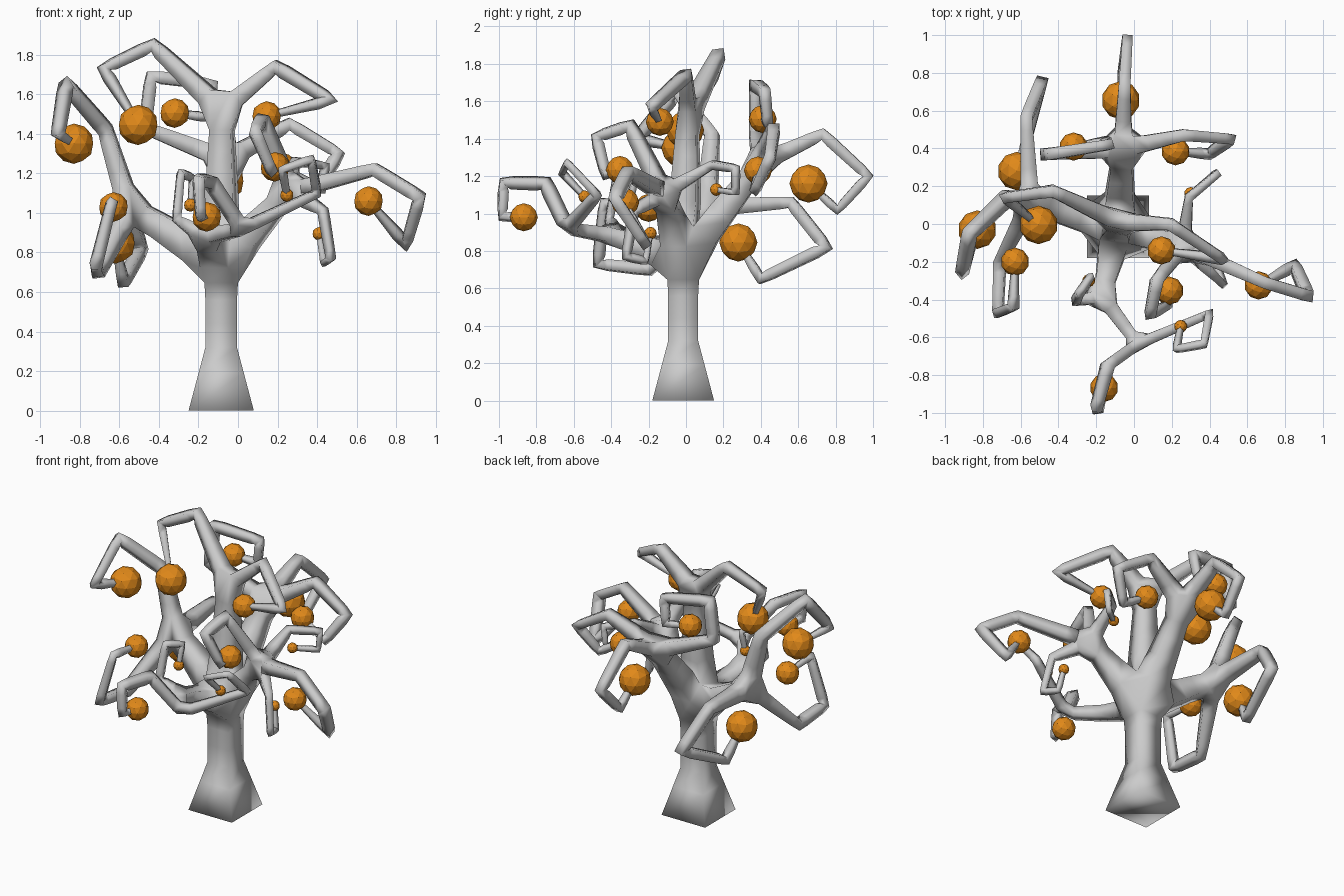
import bpy
import bmesh
from mathutils import Vector

if "Cube" in bpy.data.objects:
    bpy.data.objects.remove(bpy.data.objects["Cube"])

verts, edges, radii = [], [], []
fruits = []


def grow(parent, position, radius):
    """Add one skeleton node joined to its parent and return its index."""
    verts.append(Vector(position))
    radii.append(radius)
    if parent is not None:
        edges.append((parent, len(verts) - 1))
    return len(verts) - 1


def twig(start, size, first, second, fruit, square=True):
    """Hooked twig ending in a fruit; a square hook gets a right-angled last corner."""
    first, second, fruit = Vector(first), Vector(second), Vector(fruit)
    bends = [first, second]
    if square:
        side = second - first
        bends.append(fruit + side * ((second - fruit).dot(side) / side.length_squared))
    thick = .031 if size > .05 else .022
    node = start
    for bend in bends:
        node = grow(node, bend, thick)
        thick *= .87
    grow(node, fruit, .013)
    fruits.append((fruit, size))


# Trunk with a flared square foot
node = None
for z, radius in ((0, .165), (.32, .08), (.56, .08), (.74, .09)):
    node = grow(node, (-.085, -.015, z), radius)
fork = node

# Main limbs
crown = grow(fork, (-.08, .01, 1.52), .05)
left = grow(fork, (-.55, .11, 1.03), .05)
back = grow(fork, (-.06, .4, 1.27), .05)
right = grow(fork, (.26, -.12, 1.11), .042)
front = grow(fork, (-.17, -.38, .88), .042)
front_tip = grow(front, (.02, -.635, .92), .03)
left_top = grow(left, (-.67, .14, 1.42), .035)
left_back = grow(left, (-.57, .56, 1.06), .031)
back_side = grow(back, (-.47, .37, 1.43), .031)
right_tip = grow(right, (.69, -.31, 1.22), .031)

# Twigs with large, medium and small fruit
BIG, MID, SMALL = .102, .075, .034
twig(left_top, BIG, (-.87, -.05, 1.65), (-.91, -.26, 1.4), (-.83, -.03, 1.35), False)
twig(left_back, BIG, (-.49, .75, .82), (-.58, .4, .65), (-.62, .28, .845), False)
twig(crown, BIG, (-.43, .175, 1.85), (-.68, .14, 1.73), (-.505, -.005, 1.445), False)
twig(back, BIG, (-.05, .73, 1.425), (-.035, .975, 1.2), (-.07, .655, 1.16))
twig(crown, MID, (.19, 0, 1.74), (.47, -.185, 1.57), (.145, -.14, 1.49), False)
twig(right_tip, MID, (.92, -.38, 1.08), (.85, -.22, .84), (.66, -.325, 1.06), False)
twig(left, MID, (-.71, -.2, .7), (-.72, -.47, .73), (-.63, -.2, 1.03))
twig(back_side, MID, (-.44, .37, 1.69), (-.13, .42, 1.65), (-.32, .41, 1.505))
twig(back, MID, (.26, .47, 1.45), (.51, .45, 1.3), (.22, .385, 1.23))
twig(right, MID, (.12, -.3, 1.47), (.085, -.48, 1.41), (.187, -.353, 1.233))
twig(front_tip, MID, (-.14, -.75, 1.16), (-.2, -.975, 1.165), (-.158, -.867, .98))
twig(right, SMALL, (.43, -.28, 1.01), (.47, -.32, .77), (.41, -.19, .895))
twig(right, SMALL, (.29, .14, 1.26), (.44, .265, 1.24), (.3, .162, 1.128))
twig(front, SMALL, (-.31, -.41, .97), (-.29, -.37, 1.2), (-.24, -.3, 1.04))
twig(front_tip, SMALL, (.4, -.475, 1.1), (.37, -.635, 1.27), (.247, -.542, 1.09))

# Skin the skeleton into smooth wood
mesh = bpy.data.meshes.new("tree_branches")
mesh.from_pydata(verts, edges, [])
tree = bpy.data.objects.new("tree_branches", mesh)
bpy.context.collection.objects.link(tree)
skin = tree.modifiers.new("skin", 'SKIN')
skin.use_smooth_shade = True
for i, radius in enumerate(radii):
    mesh.skin_vertices[0].data[i].radius = (radius, radius)
    mesh.skin_vertices[0].data[i].use_root = i == 0

# Low-poly fruit
orange = bpy.data.materials.new("orange")
orange.diffuse_color = (.75, .25, .01, 1)
orange.use_nodes = True
orange.node_tree.nodes["Principled BSDF"].inputs["Base Color"].default_value = orange.diffuse_color
for i, (centre, size) in enumerate(fruits):
    bm = bmesh.new()
    bmesh.ops.create_icosphere(bm, subdivisions=2, radius=size)
    fruit_mesh = bpy.data.meshes.new("fruit")
    bm.to_mesh(fruit_mesh)
    bm.free()
    fruit_mesh.materials.append(orange)
    fruit = bpy.data.objects.new(f"fruit_{i + 1}", fruit_mesh)
    fruit.location = centre
    bpy.context.collection.objects.link(fruit)
